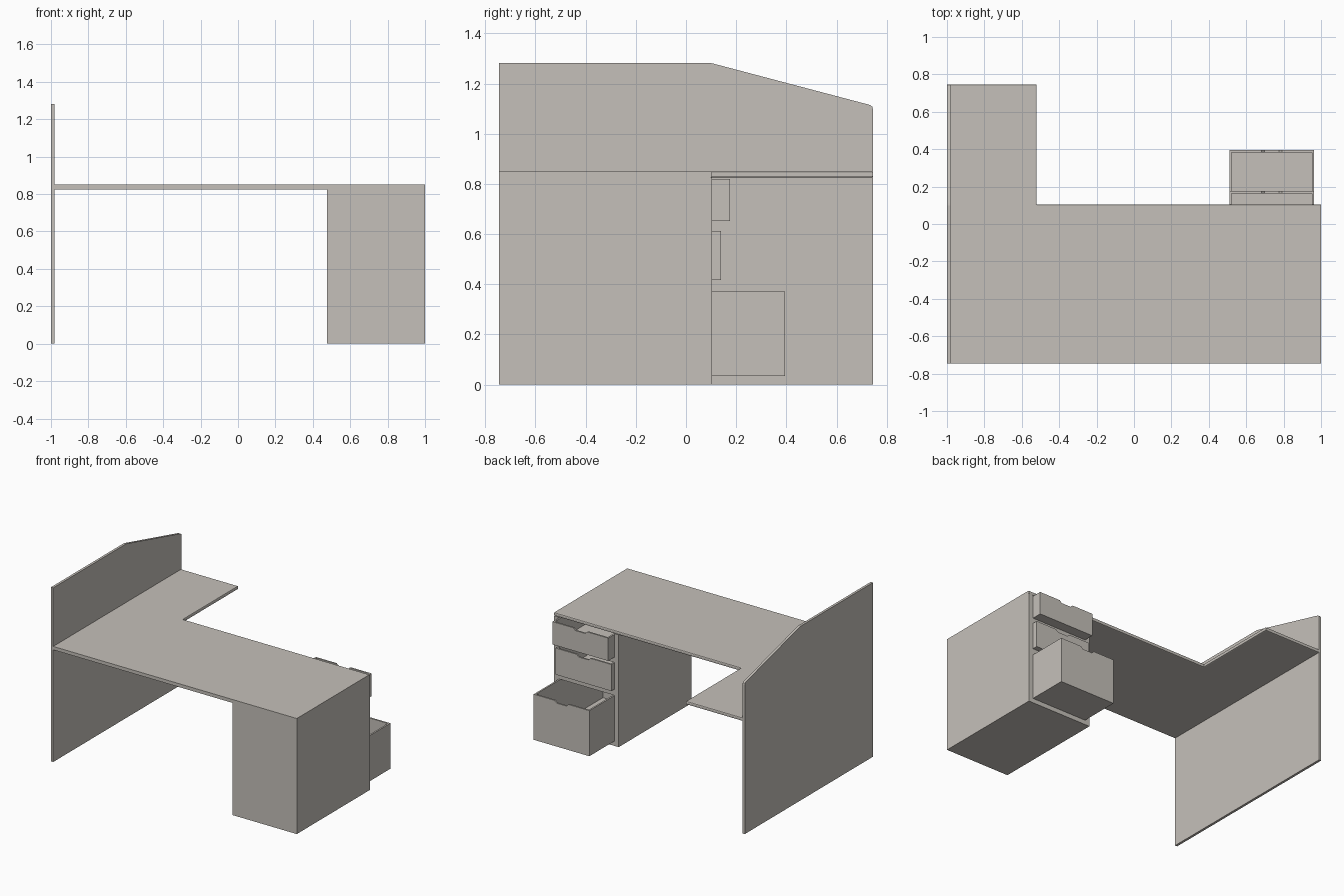
import bpy, bmesh
from mathutils import Vector

if "Cube" in bpy.data.objects:
    bpy.data.objects.remove(bpy.data.objects["Cube"])

mat = bpy.data.materials.new("warm_grey")
mat.diffuse_color = (0.56, 0.53, 0.49, 1)
mat.use_nodes = True
mat.node_tree.nodes["Principled BSDF"].inputs["Base Color"].default_value = mat.diffuse_color


def finish(name, bm):
    bmesh.ops.recalc_face_normals(bm, faces=bm.faces[:])
    me = bpy.data.meshes.new(name)
    bm.to_mesh(me)
    bm.free()
    me.materials.append(mat)
    ob = bpy.data.objects.new(name, me)
    bpy.context.collection.objects.link(ob)
    return ob


def add_prism(bm, pts, offset):
    """Closed outline pushed along an offset vector."""
    face = bm.faces.new([bm.verts.new(p) for p in pts])
    ext = bmesh.ops.extrude_face_region(bm, geom=[face])
    bmesh.ops.translate(bm, vec=Vector(offset),
                        verts=[g for g in ext["geom"] if isinstance(g, bmesh.types.BMVert)])


def add_box(bm, x0, x1, y0, y1, z0, z1):
    add_prism(bm, [(x0, y0, z0), (x1, y0, z0), (x1, y1, z0), (x0, y1, z0)], (0, 0, z1 - z0))


FRONT, BACK, DESK = -0.745, 0.104, 0.85

# tall side panel with sloping top and softened corner
bm = bmesh.new()
profile = [(FRONT, 0), (0.745, 0), (0.745, 1.098), (0.743, 1.107), (0.735, 1.114),
           (0.11, 1.279), (0.10, 1.281), (FRONT, 1.281)]
add_prism(bm, [(-1, y, z) for y, z in profile], (0.018, 0, 0))
finish("side_panel", bm)

# L-shaped desktop, rounded along the user's edges
bm = bmesh.new()
outline = [(-0.982, FRONT), (1, FRONT), (1, BACK), (-0.52, BACK), (-0.52, 0.745), (-0.982, 0.745)]
add_prism(bm, [(x, y, DESK - 0.025) for x, y in outline], (0, 0, 0.025))
edges = [e for e in bm.edges
         if abs(e.verts[0].co.z - e.verts[1].co.z) < 1e-5
         and all(v.co.y > 0 and v.co.z > DESK - 0.03 for v in e.verts)
         and not all(v.co.x < -0.9 for v in e.verts)]
bmesh.ops.bevel(bm, geom=edges, offset=0.007, segments=2, profile=0.5, affect="EDGES")
finish("desktop", bm)

# drawer cabinet: shell plus rails between drawers
drawers = [("lower", 0.035, 0.37, 0.395), ("middle", 0.417, 0.612, 0.14), ("upper", 0.652, 0.82, 0.176)]
bm = bmesh.new()
L, R = 0.51, 0.963
top = DESK - 0.025
add_box(bm, 0.475, L - 0.002, FRONT, BACK, 0, top)
add_box(bm, R + 0.002, 1, FRONT, BACK, 0, top)
add_box(bm, L - 0.002, R + 0.002, FRONT, FRONT + 0.02, 0, top)
rails = [(0, drawers[0][1] - 0.002)]
rails += [(a[2] + 0.002, b[1] - 0.002) for a, b in zip(drawers, drawers[1:])]
for z0, z1 in rails:
    add_box(bm, L - 0.002, R + 0.002, FRONT + 0.02, BACK, z0, z1)
finish("cabinet", bm)

# open-topped drawers with a finger notch in the front
for name, z0, z1, y in drawers:
    bm = bmesh.new()
    t, mid, back = 0.012, (L + R) / 2, y - 0.8
    face = [(L, z0), (R, z0), (R, z1), (mid + 0.056, z1), (mid + 0.04, z1 - 0.016),
            (mid - 0.04, z1 - 0.016), (mid - 0.056, z1), (L, z1)]
    add_prism(bm, [(x, y - t, z) for x, z in face], (0, t, 0))
    add_box(bm, L, L + t, back, y - t, z0, z1)
    add_box(bm, R - t, R, back, y - t, z0, z1)
    add_box(bm, L + t, R - t, back, back + t, z0, z1)
    add_box(bm, L + t, R - t, back + t, y - t, z0, z0 + t)
    # keep the opened drawers from poking through the cabinet's rear wall
    for v in bm.verts:
        v.co.y = max(v.co.y, FRONT + 0.022)
    bmesh.ops.dissolve_degenerate(bm, dist=1e-5, edges=bm.edges[:])
    finish(name + "_drawer", bm)
